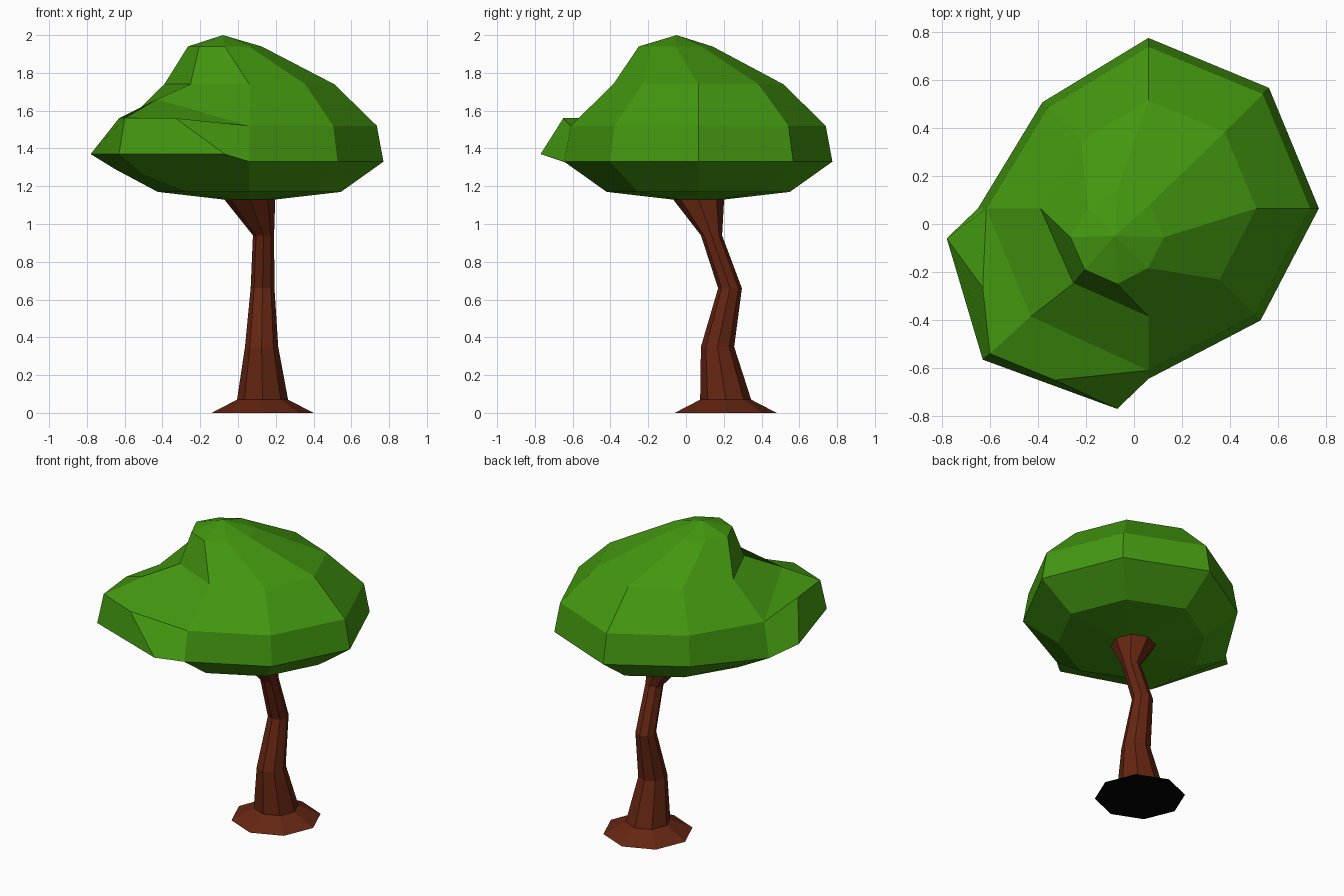
import bpy
import bmesh
from math import cos, sin, pi
from mathutils import Vector

SIDES = 8

if "Cube" in bpy.data.objects:
    bpy.data.objects.remove(bpy.data.objects["Cube"], do_unlink=True)


def material(name, rgb):
    mat = bpy.data.materials.new(name)
    mat.use_nodes = True
    mat.diffuse_color = (*rgb, 1)
    bsdf = mat.node_tree.nodes["Principled BSDF"]
    bsdf.inputs["Base Color"].default_value = (*rgb, 1)
    bsdf.inputs["Roughness"].default_value = 0.9
    return mat


def loft(bm, sections, stretch=None):
    """Stack eight-sided rings given as (x, y, z, radius) and join them with quads."""
    rings = []
    for x, y, z, radius in sections:
        ring = []
        for k in range(SIDES):
            a = 2 * pi * k / SIDES
            r = radius * (stretch[k] if stretch else 1)
            ring.append(bm.verts.new((x + r * cos(a), y + r * sin(a), z)))
        rings.append(ring)
    bands = []
    for low, high in zip(rings, rings[1:]):
        bands.append([bm.faces.new((low[k], low[(k + 1) % SIDES],
                                    high[(k + 1) % SIDES], high[k]))
                      for k in range(SIDES)])
    return rings, bands


def finish(bm, name, mats):
    bmesh.ops.recalc_face_normals(bm, faces=bm.faces[:])
    mesh = bpy.data.meshes.new(name)
    bm.to_mesh(mesh)
    bm.free()
    for mat in mats:
        mesh.materials.append(mat)
    obj = bpy.data.objects.new(name, mesh)
    bpy.context.collection.objects.link(obj)
    return obj


leaf_green = material("leaf green", (0.056, 0.31, 0.005))
bark_brown = material("bark brown", (0.13, 0.019, 0.006))
underside_black = material("underside black", (0.001, 0.001, 0.001))

# Trunk: flared root collar, crooked stem, widening into the canopy
bm = bmesh.new()
rings, bands = loft(bm, [
    (0.13, 0.21, 0.0, 0.27),
    (0.13, 0.21, 0.07, 0.135),
    (0.125, 0.167, 0.35, 0.088),
    (0.13, 0.233, 0.66, 0.063),
    (0.135, 0.135, 0.94, 0.056),
    (0.06, 0.065, 1.135, 0.137),
])
base = bm.faces.new(rings[0])
base.material_index = 1
finish(bm, "trunk", [bark_brown, underside_black])

# Canopy: lopsided dome
bm = bmesh.new()
rings, bands = loft(bm, [
    (0.06, 0.065, 1.13, 0.14),
    (0.06, 0.065, 1.17, 0.485),
    (0.06, 0.065, 1.33, 0.71),
    (0.06, 0.065, 1.52, 0.675),
    (0.06, 0.065, 1.74, 0.45),
    (-0.07, -0.055, 1.94, 0.195),
], stretch=(1, 1, 1, 0.88, 1, 0.98, 1, 0.93))
bm.faces.new(rings[0])
crown = bm.verts.new((-0.08, -0.05, 2.0))
for k in range(SIDES):
    bm.faces.new((rings[-1][k], rings[-1][(k + 1) % SIDES], crown))

# Branch lobe: pull the two front right panels out into a shelf
LEFT, CORNER, FRONT = 4, 5, 6
low, high = rings[2], rings[3]
low[LEFT].co.z = 1.29
low[CORNER].co = (-0.5, -0.44, 1.26)
high[CORNER].co = (-0.43, -0.385, 1.66)
bmesh.ops.delete(bm, geom=bands[2][LEFT:FRONT], context='FACES')
inner = [low[LEFT], low[CORNER], low[FRONT],
         high[FRONT], high[CORNER], high[LEFT]]
outer = [bm.verts.new(Vector(p)) for p in (
    (-0.78, -0.06, 1.37), (-0.63, -0.565, 1.37), (-0.07, -0.77, 1.37),
    (-0.33, -0.65, 1.56), (-0.6, -0.54, 1.56), (-0.63, -0.265, 1.56))]
for i in range(6):
    j = (i + 1) % 6
    bm.faces.new((inner[i], inner[j], outer[j], outer[i]))
bm.faces.new((outer[0], outer[1], outer[4], outer[5]))
bm.faces.new((outer[1], outer[2], outer[3], outer[4]))
finish(bm, "canopy", [leaf_green])
